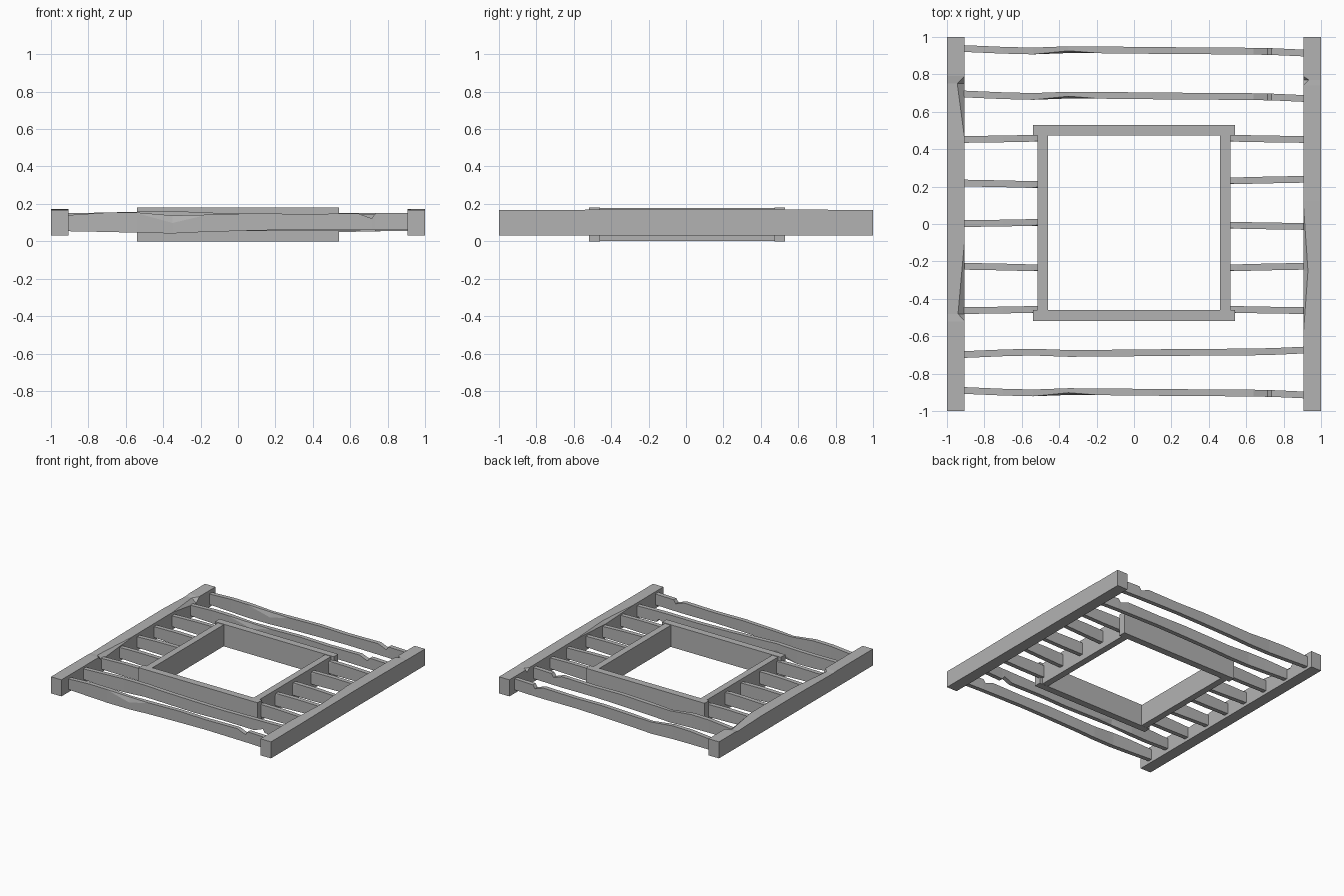
import bpy, bmesh

if "Cube" in bpy.data.objects:
    bpy.data.objects.remove(bpy.data.objects["Cube"], do_unlink=True)

grey = bpy.data.materials.new("weathered grey")
grey.use_nodes = True
colour = (0.45, 0.45, 0.45, 1)
grey.diffuse_color = colour
grey.node_tree.nodes["Principled BSDF"].inputs["Base Color"].default_value = colour


def loft(name, sections):
    """Skin a row of matching cross-sections and cap both ends."""
    bm = bmesh.new()
    rings = [[bm.verts.new(p) for p in s] for s in sections]
    n = len(rings[0])
    for a, b in zip(rings, rings[1:]):
        for i in range(n):
            j = (i + 1) % n
            bm.faces.new((a[i], a[j], b[j], b[i]))
    bm.faces.new(rings[0])
    bm.faces.new(rings[-1])
    bmesh.ops.recalc_face_normals(bm, faces=bm.faces)
    mesh = bpy.data.meshes.new(name)
    bm.to_mesh(mesh)
    bm.free()
    mesh.materials.append(grey)
    obj = bpy.data.objects.new(name, mesh)
    bpy.context.collection.objects.link(obj)
    return obj


def box(name, x0, x1, y0, y1, z0, z1):
    return loft(name, [[(x, y0, z0), (x, y1, z0), (x, y1, z1), (x, y0, z1)]
                       for x in (x0, x1)])


def slat(name, y, stations, half=0.018, flip=1):
    """Stations: x, sideways shift, bottom, top, chip on the front top edge."""
    sections = []
    for x, dy, low, high, chip in stations:
        profile = [(-half, low), (half, low), (half, high),
                   (chip - half, high), (-half, high - 0.004 - 3 * chip)]
        sections.append([(x, y + flip * (dy + p), 0.102 + flip * (q - 0.102))
                         for p, q in profile])
    return loft(name, sections)


# Long worn slats; one of them is turned over
worn = [(-0.91, 0.01, 0.054, 0.14, 0), (-0.7, 0.001, 0.05, 0.154, 0),
        (-0.54, -0.003, 0.046, 0.154, 0), (-0.35, 0.004, 0.042, 0.138, 0.012),
        (-0.18, 0.003, 0.05, 0.142, 0), (0.1, 0, 0.058, 0.15, 0),
        (0.35, -0.002, 0.063, 0.145, 0), (0.64, -0.004, 0.06, 0.15, 0),
        (0.715, -0.006, 0.06, 0.122, 0), (0.735, -0.006, 0.06, 0.15, 0),
        (0.91, -0.014, 0.06, 0.15, 0)]
for name, y, flip in (("back_slat", 0.928, 1), ("inner_back_slat", 0.685, 1),
                      ("inner_front_slat", -0.688, -1), ("front_slat", -0.9, 1)):
    slat(name, y, worn, flip=flip)

# Short slats between the side beams and the central frame
for side, rows in ((-1, (0.455, 0.215, 0.005, -0.23, -0.46)),
                   (1, (0.455, 0.235, -0.01, -0.23, -0.46))):
    for i, y in enumerate(rows):
        lean = 0.004 if i % 2 else -0.003
        stations = [(side * 0.91, lean, 0.058, 0.146, 0),
                    (side * 0.7, 0, 0.052, 0.152, 0),
                    (side * 0.55, -lean, 0.05, 0.152, 0),
                    (side * 0.505, -lean, 0.052, 0.148, 0.006)]
        slat(("left" if side > 0 else "right") + f"_short_slat_{i + 1}", y, stations)

# Side beams with worn inner top edges: y, top, chip width
beams = {
    "left_beam": (1, [(-1, 0.168, 0), (-0.6, 0.168, 0), (-0.25, 0.172, 0.025),
                      (0.12, 0.174, 0), (0.74, 0.17, 0), (0.77, 0.168, 0.03),
                      (0.79, 0.168, 0), (1, 0.168, 0)]),
    "right_beam": (-1, [(-1, 0.168, 0), (-0.52, 0.168, 0), (-0.48, 0.164, 0.036),
                        (-0.08, 0.17, 0), (0.45, 0.172, 0), (0.75, 0.162, 0.04),
                        (0.79, 0.168, 0), (1, 0.168, 0)]),
}
for name, (side, stations) in beams.items():
    loft(name, [[(side * 0.905, y, 0.032), (side, y, 0.032), (side, y, top),
                 (side * (0.905 + chip), y, top),
                 (side * 0.905, y, top - 0.002 - 0.8 * chip)]
                for y, top, chip in stations])

# Raised central frame
box("frame_back", -0.54, 0.54, 0.472, 0.53, 0, 0.182)
box("frame_front", -0.54, 0.54, -0.518, -0.46, 0, 0.182)
for side, name in ((1, "frame_left"), (-1, "frame_right")):
    box(name, *sorted((side * 0.46, side * 0.515)), -0.475, 0.485, 0.001, 0.178)
